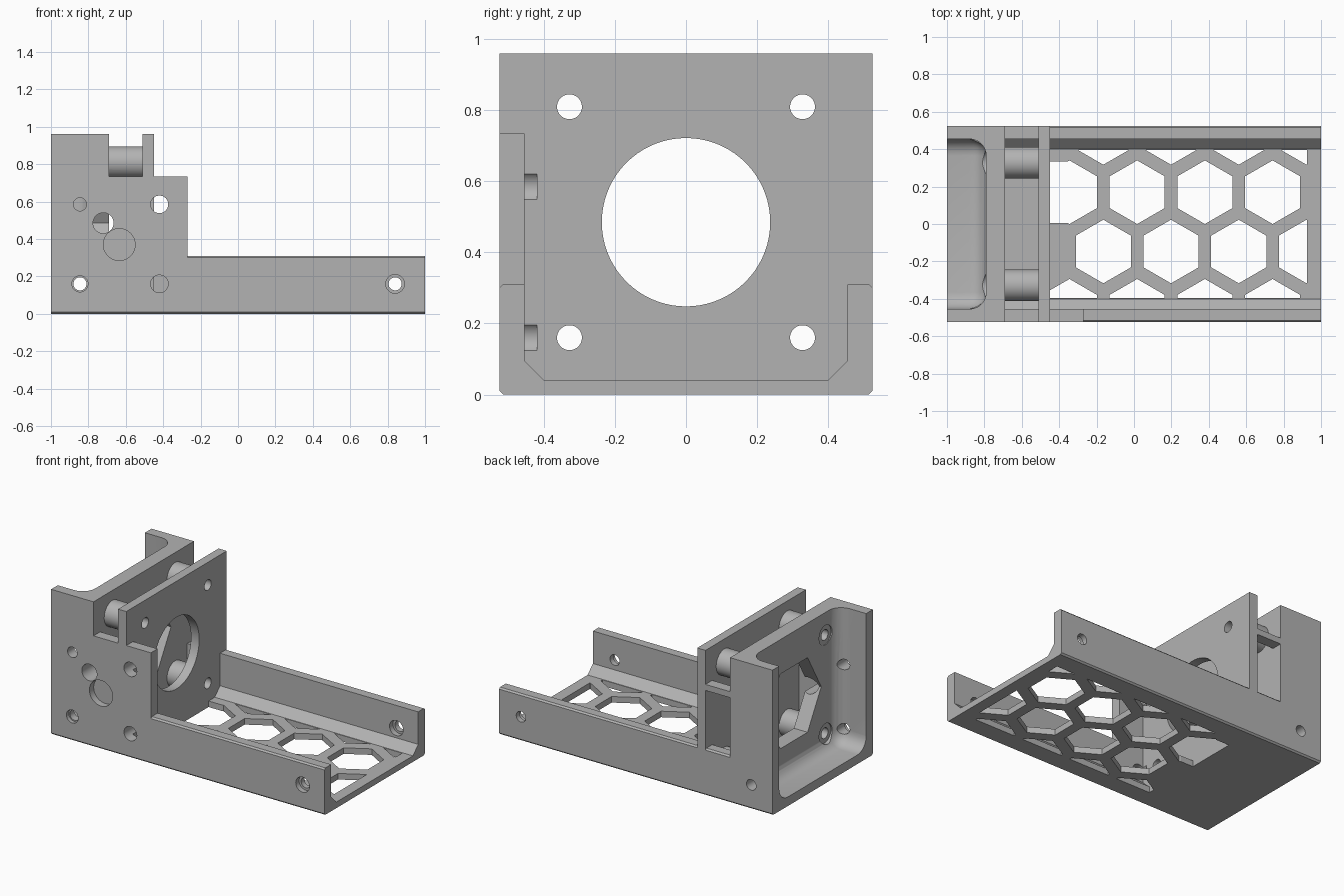
import bpy, bmesh, math
from mathutils import Matrix

cube = bpy.data.objects.get("Cube")
if cube:
    bpy.data.objects.remove(cube)

grey = bpy.data.materials.new("plain grey")
grey.use_nodes = True
colour = (0.45, 0.45, 0.45, 1)
grey.diffuse_color = colour
grey.node_tree.nodes["Principled BSDF"].inputs["Base Color"].default_value = colour


def finish(name, bm):
    bmesh.ops.recalc_face_normals(bm, faces=bm.faces)
    mesh = bpy.data.meshes.new(name)
    bm.to_mesh(mesh)
    bm.free()
    obj = bpy.data.objects.new(name, mesh)
    bpy.context.collection.objects.link(obj)
    mesh.materials.append(grey)
    return obj


def prism(name, points, axis, a, b):
    """Extrude a 2D outline along an axis from a to b."""
    place = {"x": lambda u, v: (a, u, v), "y": lambda u, v: (u, a, v),
             "z": lambda u, v: (u, v, a)}[axis]
    bm = bmesh.new()
    face = bm.faces.new([bm.verts.new(place(u, v)) for u, v in points])
    new = bmesh.ops.extrude_face_region(bm, geom=[face])["geom"]
    step = [(b - a) * (axis == k) for k in "xyz"]
    bmesh.ops.translate(bm, vec=step, verts=[g for g in new if isinstance(g, bmesh.types.BMVert)])
    return finish(name, bm)


def box(name, x, y, z):
    return prism(name, [(x[0], y[0]), (x[1], y[0]), (x[1], y[1]), (x[0], y[1])], "z", *z)


def ring(u, v, r, sides=40, turn=0):
    return [(u + r * math.cos(turn + math.tau * i / sides),
             v + r * math.sin(turn + math.tau * i / sides)) for i in range(sides)]


def rod(name, axis, u, v, r, a, b, sides=40, turn=0):
    return prism(name, ring(u, v, r, sides, turn), axis, a, b)


def bake(obj):
    bpy.context.view_layer.update()
    deps = bpy.context.evaluated_depsgraph_get()
    mesh = bpy.data.meshes.new_from_object(obj.evaluated_get(deps))
    obj.modifiers.clear()
    obj.data = mesh


def combine(obj, other, operation):
    mod = obj.modifiers.new("combine", "BOOLEAN")
    mod.operation, mod.solver, mod.object = operation, "EXACT", other
    bake(obj)
    bpy.data.objects.remove(other)


def add(other):
    combine(body, other, "UNION")


def cut(other):
    combine(body, other, "DIFFERENCE")


W, T = 0.525, 0.455      # outer and inner half width
C = 0.01                 # small edge chamfer

# Long tray: floor, two low walls and sloped inner corners
half = [(0.4, 0.04), (T, 0.095), (T, 0.31), (W - C, 0.31), (W, 0.31 - C), (W, C), (W - C, 0)]
body = prism("motor_bracket", half + [(-y, z) for y, z in reversed(half)], "x", -1, 1)

# Stepped front wall, motor block, face plate and rear rail
add(prism("front_wall", [(-1, C), (-0.27, C), (-0.27, 0.735), (-0.51, 0.735), (-1, 0.735)],
          "y", -W, -T))
add(box("motor_block", (-1, -0.69), (-W, W), (C, 0.96)))
add(box("face_plate", (-0.51, -0.45), (-W, W), (C, 0.96)))
add(box("rear_rail", (-0.7, -0.5), (T, W), (0.695, 0.735)))

# Rounded pocket open to the end and the top
pocket = box("pocket", (-1.4, -0.79), (-T, T), (0.06, 1.4))
bevel = pocket.modifiers.new("round", "BEVEL")
bevel.width, bevel.segments = 0.09, 6
bake(pocket)
cut(pocket)

# Spacers with bolt holes and pocket counterbores
corners = [(y, z) for y in (-0.328, 0.328) for z in (0.16, 0.81)]
for y, z in corners:
    add(rod("spacer", "x", y, z, 0.085, -0.7, -0.5))
for y, z in corners:
    cut(rod("bolt_hole", "x", y, z, 0.035, -1.1, -0.4))
    cut(rod("counterbore", "x", y, z, 0.065, -1.1, -0.785))

# Large round opening in the plate, hexagonal opening in the block
cut(rod("plate_opening", "x", 0, 0.485, 0.237, -0.6, -0.4, 72))
cut(rod("block_opening", "x", 0, 0.485, 0.285, -0.9, -0.6, 6))

# Side wall holes: x, z, radius, y start, y end
for x, z, r, a, b in [
    (-0.845, 0.16, 0.035, -0.6, 0.6), (0.84, 0.16, 0.035, -0.6, 0.6),
    (-0.845, 0.16, 0.043, -0.6, -0.5), (0.84, 0.16, 0.05, -0.6, -0.49),
    (0.84, 0.16, 0.05, 0.4, 0.49), (-0.845, 0.585, 0.035, -0.6, -0.4),
    (-0.42, 0.585, 0.047, -0.6, -0.42), (-0.42, 0.16, 0.047, -0.6, -0.42),
    (-0.72, 0.485, 0.055, -0.6, -0.2), (-0.635, 0.37, 0.085, -0.6, -0.48),
]:
    cut(rod("side_hole", "y", x, z, r, a, b))

# Honeycomb floor: staggered hexagons trimmed to a rectangle
PITCH, ROW = 0.362, 0.317
for row in range(-2, 2):
    for col in range(-1, 4):
        x = 0.017 + PITCH * (col - (0.5 if row % 2 == 0 else 0))
        y = 0.17 + ROW * (row + 0)
        if row % 2 != 0:
            x += PITCH / 2
        else:
            x += PITCH / 2
        # rows alternate: even rows line up with the first, odd rows shift half a pitch
        if x - 0.1 < -0.47 or x > 1.05:
            continue
        if row == -2 or row == 0 or row % 2:
            cell = rod("cell", "z", x, y, 0.17, -0.1, 0.2, 6, math.pi / 6)
            combine(cell, box("trim", (-0.45, 0.925), (-0.395, 0.395), (-0.05, 0.1)), "INTERSECT")
            if len(cell.data.polygons):
                cut(cell)
            else:
                bpy.data.objects.remove(cell)
cut(box("cell_end", (-0.45, -0.345), (0.005, 0.335), (-0.05, 0.1)))

# Smooth the round surfaces, keep the edges sharp
bpy.ops.object.select_all(action="DESELECT")
body.select_set(True)
bpy.context.view_layer.objects.active = body
bpy.ops.object.shade_smooth_by_angle(angle=math.radians(30))
